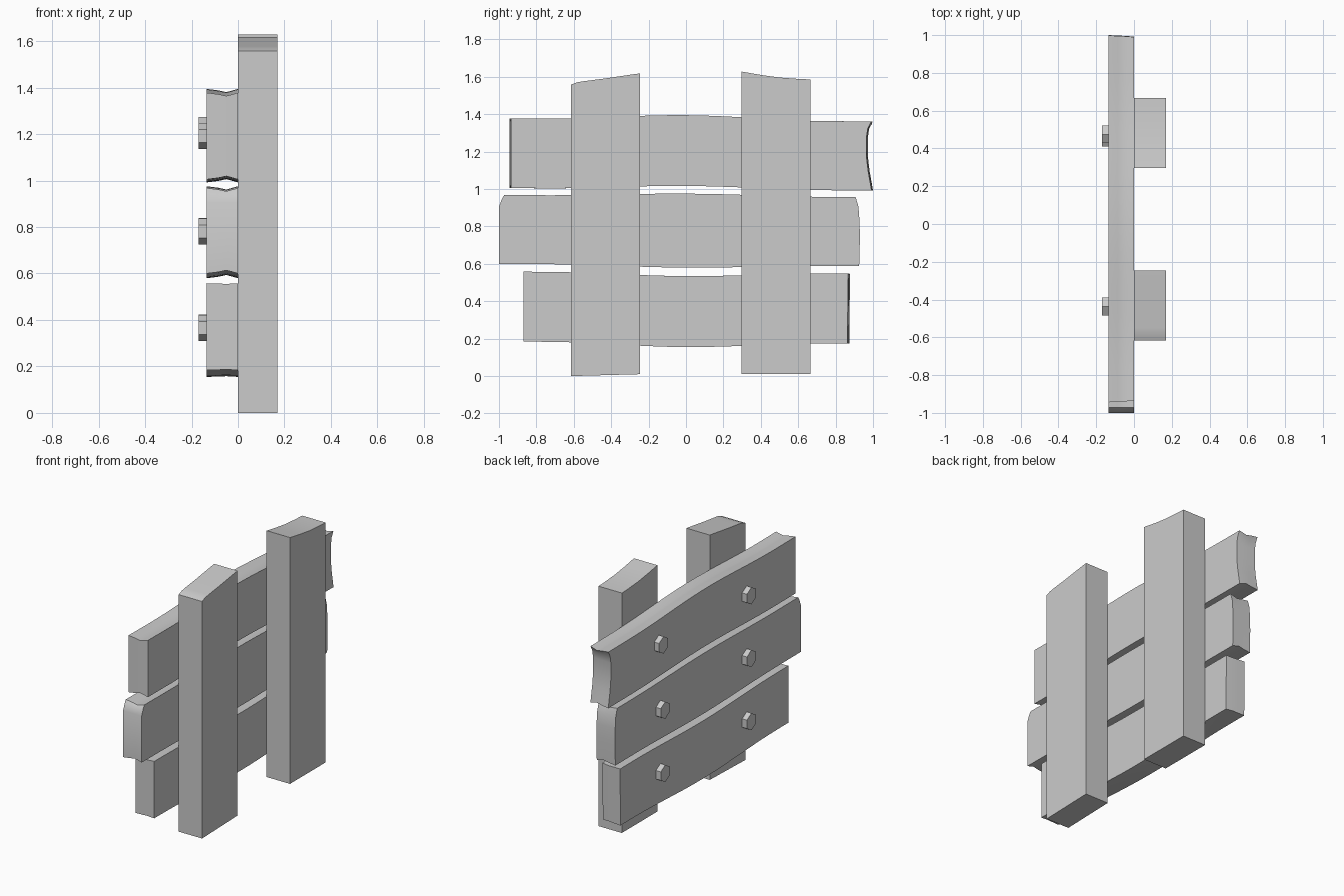
import bpy, bmesh, math

if "Cube" in bpy.data.objects:
    bpy.data.objects.remove(bpy.data.objects["Cube"])


def add_object(name, bm):
    bmesh.ops.recalc_face_normals(bm, faces=bm.faces)
    me = bpy.data.meshes.new(name)
    bm.to_mesh(me)
    bm.free()
    ob = bpy.data.objects.new(name, me)
    bpy.context.collection.objects.link(ob)
    bpy.ops.object.select_all(action='DESELECT')
    ob.select_set(True)
    bpy.context.view_layer.objects.active = ob
    bpy.ops.object.shade_smooth_by_angle(angle=math.radians(32))
    return ob


def slab(name, layers):
    """Solid from matching (y, z) outlines stacked along x."""
    bm = bmesh.new()
    rings = [[bm.verts.new((x, y, z)) for y, z in pts] for x, pts in layers]
    n = len(rings[0])
    for a, b in zip(rings, rings[1:]):
        for i in range(n):
            j = (i + 1) % n
            bm.faces.new((a[i], a[j], b[j], b[i]))
    bm.faces.new(rings[0])
    bm.faces.new(rings[-1])
    return add_object(name, bm)


def bowed(y0, z0, y1, z1, bow, steps=16):
    """Board edge: straight line with a soft bump in the middle."""
    pts = []
    for i in range(steps + 1):
        t = i / steps
        y = y0 + (y1 - y0) * t
        f = (1 + math.cos(math.pi * y / 0.75)) / 2 if abs(y) < 0.75 else 0
        pts.append((y, z0 + (z1 - z0) * t + bow * f))
    return pts


def plank(name, left, right, top_bow, bottom_bow, groove, skew):
    """left / right: end outlines listed from top to bottom."""
    def outline(dz, dl, dr):
        l = [(y + dl, z) for y, z in left]
        r = [(y - dr, z) for y, z in right]
        top = [(y, z - dz) for y, z in bowed(*l[0], *r[0], top_bow)]
        bot = [(y, z + dz) for y, z in bowed(*r[-1], *l[-1], bottom_bow)]
        return top + r[1:-1] + bot + l[1:-1][::-1]
    sl, sr = skew
    slab(name, [(-0.135, outline(0, 0, 0)),
                (-0.085, outline(groove * 0.45, sl * 0.3, sr * 0.3)),
                (-0.05, outline(groove, sl * 0.5, sr * 0.5)),
                (0.0, outline(0, sl, sr))])


# Posts with uneven tops
slab("left_post", [(x, [(-0.616, 0), (-0.247, 0.01), (-0.247, 1.618),
                        (-0.285, 1.613), (-0.44, 1.59), (-0.55, 1.576),
                        (-0.585, 1.57), (-0.616, 1.557)]) for x in (0, 0.17)])
slab("right_post", [(x, [(0.297, 0.01), (0.666, 0.01), (0.666, 1.586),
                         (0.61, 1.588), (0.5, 1.596), (0.40, 1.61),
                         (0.297, 1.628)]) for x in (0, 0.17)])

# Cross boards
plank("top_board", [(-0.944, 1.378), (-0.944, 1.005)],
      [(0.998, 1.361), (0.98, 1.325), (0.973, 1.28), (0.972, 1.18),
       (0.981, 1.10), (1.0, 0.992)], 0.025, 0.018, 0.014, (0.009, 0.008))
plank("middle_board",
      [(-0.972, 0.968), (-0.985, 0.945), (-1.0, 0.906), (-1.0, 0.60)],
      [(0.907, 0.957), (0.922, 0.906), (0.928, 0.83), (0.93, 0.74),
       (0.926, 0.588)], 0.013, -0.014, 0.014, (0.0, 0.0))
plank("bottom_board", [(-0.87, 0.558), (-0.87, 0.184)],
      [(0.877, 0.547), (0.875, 0.36), (0.873, 0.174)],
      -0.018, -0.024, 0.003, (0.0, 0.01))

# Hexagonal bolt heads
bolts = [(-0.437, 1.192), (0.475, 1.217), (-0.437, 0.78),
         (0.458, 0.782), (-0.437, 0.365), (0.458, 0.367)]
for i, (by, bz) in enumerate(bolts):
    hexagon = [(by + 0.054 * math.sin(k * math.pi / 3),
                bz + 0.056 * math.cos(k * math.pi / 3)) for k in range(6)]
    slab(f"bolt_{i + 1}", [(-0.17, hexagon), (-0.13, hexagon)])
